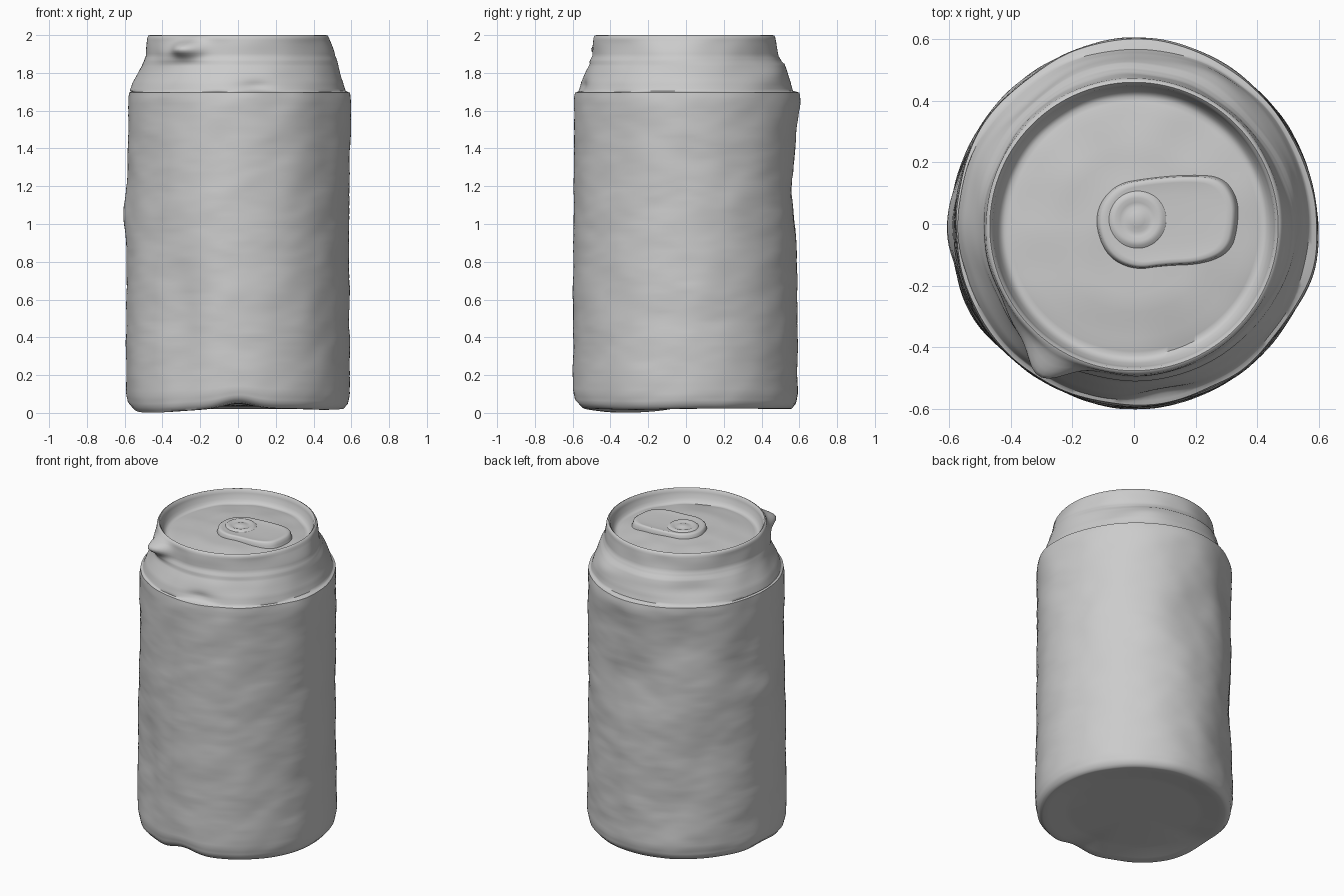
import bpy, bmesh, math
from mathutils import Vector, noise

if "Cube" in bpy.data.objects:
    bpy.data.objects.remove(bpy.data.objects["Cube"])

SEG = 160


def bump(a, z, spec):
    """Gaussian dent or bulge: angle in degrees, height, widths, amount."""
    a0, z0, wa, wz, amt = spec
    d = (math.degrees(a) - a0 + 180) % 360 - 180
    return amt * math.exp(-(d / wa) ** 2 - ((z - z0) / wz) ** 2)


def resample(points, step):
    out = [points[0]]
    for (r0, z0), (r1, z1) in zip(points, points[1:]):
        n = max(1, math.ceil(math.hypot(r1 - r0, z1 - z0) / step))
        out += [(r0 + (r1 - r0) * i / n, z0 + (z1 - z0) * i / n) for i in range(1, n + 1)]
    return out


def loft(bm, rings, cap_start=False, cap_end=False):
    loops = [[bm.verts.new(p) for p in ring] for ring in rings]
    n = len(loops[0])
    for lo, hi in zip(loops, loops[1:]):
        for i in range(n):
            j = (i + 1) % n
            bm.faces.new((lo[i], lo[j], hi[j], hi[i]))
    if cap_start:
        bm.faces.new(loops[0][::-1])
    if cap_end:
        bm.faces.new(loops[-1])


def finish(bm, name, angle):
    mesh = bpy.data.meshes.new(name)
    bmesh.ops.recalc_face_normals(bm, faces=bm.faces)
    bm.to_mesh(mesh)
    bm.free()
    ob = bpy.data.objects.new(name, mesh)
    bpy.context.collection.objects.link(ob)
    bpy.ops.object.select_all(action='DESELECT')
    ob.select_set(True)
    bpy.context.view_layer.objects.active = ob
    bpy.ops.object.shade_smooth_by_angle(angle=math.radians(angle))
    return ob


# dents and bulges in the side wall
BODY = [
    (238, 0.50, 14, 0.38, -0.030), (208, 0.45, 16, 0.50, 0.012),
    (180, 1.05, 14, 0.12, 0.018), (180, 1.60, 22, 0.25, -0.008),
    (90, 1.66, 30, 0.10, 0.016), (90, 1.18, 18, 0.22, -0.028),
    (125, 1.40, 16, 0.22, -0.022), (140, 0.75, 15, 0.25, -0.022),
    (115, 0.40, 16, 0.20, -0.014), (160, 1.25, 14, 0.20, -0.015),
    (348, 1.60, 16, 0.30, 0.013), (325, 1.00, 14, 0.70, -0.008),
    (270, 0.60, 35, 0.90, 0.008), (30, 0.80, 20, 0.40, -0.006)]
# dents in the shoulder and the pulled-out lip beside the rim
NECK = [
    (238, 1.925, 9, 0.045, 0.085), (224, 1.90, 14, 0.05, 0.02),
    (355, 1.88, 28, 0.07, 0.028), (95, 1.86, 30, 0.06, 0.012),
    (280, 1.73, 9, 0.03, -0.018), (130, 1.78, 16, 0.06, -0.018),
    (60, 1.80, 14, 0.05, 0.014), (205, 1.80, 18, 0.06, -0.012)]
# bottom edge sag and notch
FOOT = [(215, 0, 32, 1, -0.032), (270, 0, 11, 1, 0.045),
        (330, 0, 25, 1, -0.010), (180, 0, 12, 1, 0.02), (90, 0, 40, 1, -0.004)]


def shell_point(r, z, inner):
    def at(a):
        rr, zz = r, z
        if not inner:
            if z <= 1.70:
                w = min(1, r / 0.58) ** 4
                rr += w * sum(bump(a, z, s) for s in BODY)
                rr += w * 0.006 * noise.noise((3 * math.cos(a), 3 * math.sin(a), z * 7))
                rr += w * 0.002 * noise.noise((5 * math.cos(a), 5 * math.sin(a), z * 28))
            if z > 1.70:
                fade = min(1, (2.0 - z) / 0.04)
                rr += fade * sum(bump(a, z, s) for s in NECK)
                rr += fade * 0.006 * noise.noise((3 * math.cos(a), 3 * math.sin(a), z * 9))
            if z < 0.2:
                zz += (1 - z / 0.2) * (r / 0.59) ** 3 * sum(bump(a, 0, s) for s in FOOT)
        return Vector((rr * math.cos(a), rr * math.sin(a) - (0.008 if z > 1.85 else 0), zz))
    return at


# can shell: base, wall, ledge, shoulder, rim and recessed lid
outer = [(0.02, 0.045), (0.40, 0.045), (0.53, 0.034), (0.56, 0.036), (0.582, 0.06),
         (0.592, 0.11), (0.590, 0.60), (0.588, 1.20), (0.589, 1.66),
         (0.585, 1.695), (0.572, 1.70)]
neck = [(0.570, 1.705), (0.556, 1.75), (0.528, 1.81), (0.502, 1.86), (0.488, 1.89),
        (0.485, 1.94), (0.481, 1.985), (0.475, 1.997)]
lid = [(0.468, 2.0), (0.459, 1.99), (0.452, 1.96), (0.435, 1.925), (0.420, 1.916),
       (0.39, 1.922), (0.25, 1.938), (0.02, 1.946)]
rows = [(p, False) for p in resample(outer, 0.022) + resample(neck, 0.015)]
rows += [(p, True) for p in resample(lid, 0.03)]
rings = []
for (r, z), inner in rows:
    f = shell_point(r, z, inner)
    ring = [f(2 * math.pi * i / SEG) for i in range(SEG)]
    if inner and r < 0.43:
        for p in ring:
            p.z += 0.006 * noise.noise((p.x * 6, p.y * 6, 3.0))
    rings.append(ring)
low = min(p.z for ring in rings for p in ring)
for ring in rings:
    for p in ring:
        if p.z < 0.2:
            p.z -= low * (1 - p.z / 0.2)
bm = bmesh.new()
loft(bm, rings, True, True)
finish(bm, "can_shell", 50)

# pull tab: softened outline lofted into a low pad
outline = [(-0.125, 0.03), (-0.06, 0.125), (0.05, 0.145), (0.19, 0.155), (0.28, 0.145),
           (0.325, 0.08), (0.325, 0.0), (0.305, -0.085), (0.22, -0.125), (0.10, -0.13),
           (0.0, -0.145), (-0.09, -0.095)]
pts = [Vector(p) for p in outline]
for _ in range(3):
    pts = [q for a, b in zip(pts, pts[1:] + pts[:1])
           for q in (a.lerp(b, 0.25), a.lerp(b, 0.75))]
mid = Vector((0.09, 0.01))
bm = bmesh.new()
loft(bm, [[(mid + (p - mid) * s).to_3d() + Vector((0, 0, z)) for p in pts]
          for s, z in [(1.06, 1.925), (1.03, 1.945), (1.01, 1.962), (0.96, 1.970),
                       (0.88, 1.968), (0.6, 1.965), (0.2, 1.965)]], True, True)
finish(bm, "pull_tab", 60)

# rivet: raised ring with a small dome in the middle
bm = bmesh.new()
loft(bm, [[Vector((0.01 + r * math.cos(t), 0.015 + r * math.sin(t), z))
           for t in [2 * math.pi * i / 48 for i in range(48)]]
          for r, z in [(0.10, 1.960), (0.085, 1.973), (0.07, 1.976), (0.055, 1.970),
                       (0.04, 1.969), (0.025, 1.975), (0.006, 1.977)]], True, True)
finish(bm, "rivet", 60)
